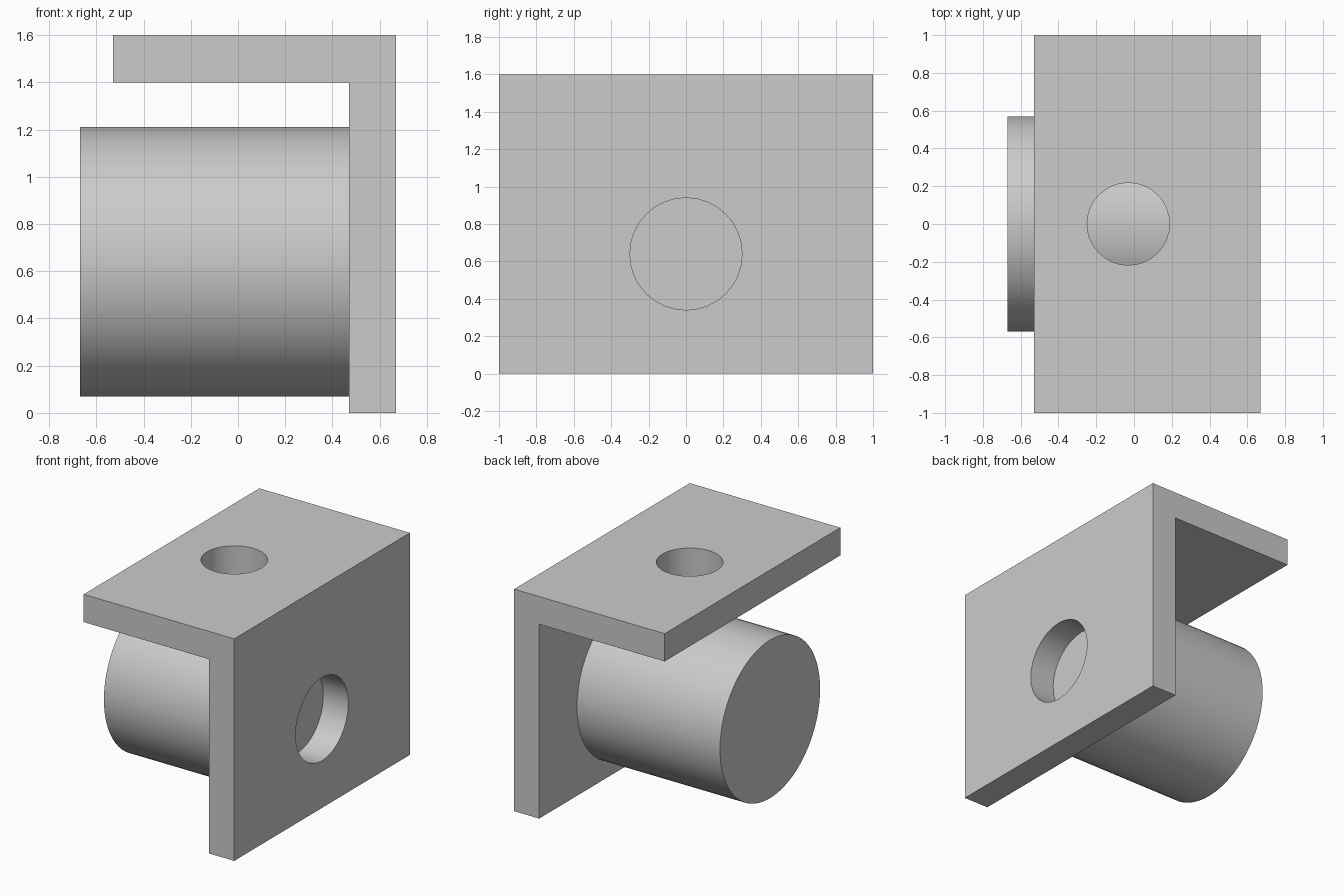
import bpy
import bmesh
import math

default = bpy.data.objects.get("Cube")
if default:
    bpy.data.objects.remove(default, do_unlink=True)

# Single grey material
grey = bpy.data.materials.new("plain_grey")
grey.use_nodes = True
colour = (0.6, 0.6, 0.6, 1)
grey.diffuse_color = colour
grey.node_tree.nodes["Principled BSDF"].inputs["Base Color"].default_value = colour

WALL = 0.2
LEFT, RIGHT = -0.53, 0.67
HEIGHT = 1.6
AXIS_Z = 0.64


def select_only(obj):
    bpy.ops.object.select_all(action="DESELECT")
    obj.select_set(True)
    bpy.context.view_layer.objects.active = obj


def cylinder(name, radius, depth, location, along_x=False, sides=32):
    bpy.ops.mesh.primitive_cylinder_add(
        vertices=sides, radius=radius, depth=depth, location=location,
        rotation=(0, math.pi / 2 if along_x else 0, 0))
    obj = bpy.context.object
    obj.name = name
    return obj


def finish(obj):
    obj.data.materials.clear()
    obj.data.materials.append(grey)
    select_only(obj)
    bpy.ops.object.shade_smooth_by_angle(angle=math.radians(30))


# Angle bracket: L profile extruded along y
profile = [(RIGHT, 0), (RIGHT, HEIGHT), (LEFT, HEIGHT), (LEFT, HEIGHT - WALL),
           (RIGHT - WALL, HEIGHT - WALL), (RIGHT - WALL, 0)]
bm = bmesh.new()
face = bm.faces.new([bm.verts.new((x, -1, z)) for x, z in profile])
extruded = bmesh.ops.extrude_face_region(bm, geom=[face])["geom"]
bmesh.ops.translate(bm, vec=(0, 2, 0),
                    verts=[g for g in extruded if isinstance(g, bmesh.types.BMVert)])
bmesh.ops.recalc_face_normals(bm, faces=bm.faces)
mesh = bpy.data.meshes.new("angle_bracket")
bm.to_mesh(mesh)
bm.free()
bracket = bpy.data.objects.new("angle_bracket", mesh)
bpy.context.collection.objects.link(bracket)

# Round holes through the top and side plates
cutters = [
    cylinder("top_hole_cutter", 0.218, 0.4, (-0.03, 0, HEIGHT - WALL / 2)),
    cylinder("side_hole_cutter", 0.3, 0.4, (RIGHT - WALL / 2, 0, AXIS_Z), True),
]
for cutter in cutters:
    cutter.hide_render = True
    cut = bracket.modifiers.new("hole", "BOOLEAN")
    cut.operation = "DIFFERENCE"
    cut.solver = "EXACT"
    cut.object = cutter
    select_only(bracket)
    bpy.ops.object.modifier_apply(modifier=cut.name)
    bpy.data.objects.remove(cutter, do_unlink=True)
finish(bracket)

# Solid drum butted against the inside of the side plate
start, end = -0.67, RIGHT - WALL
drum = cylinder("drum", 0.57, end - start, ((start + end) / 2, 0, AXIS_Z), True, 64)
finish(drum)
